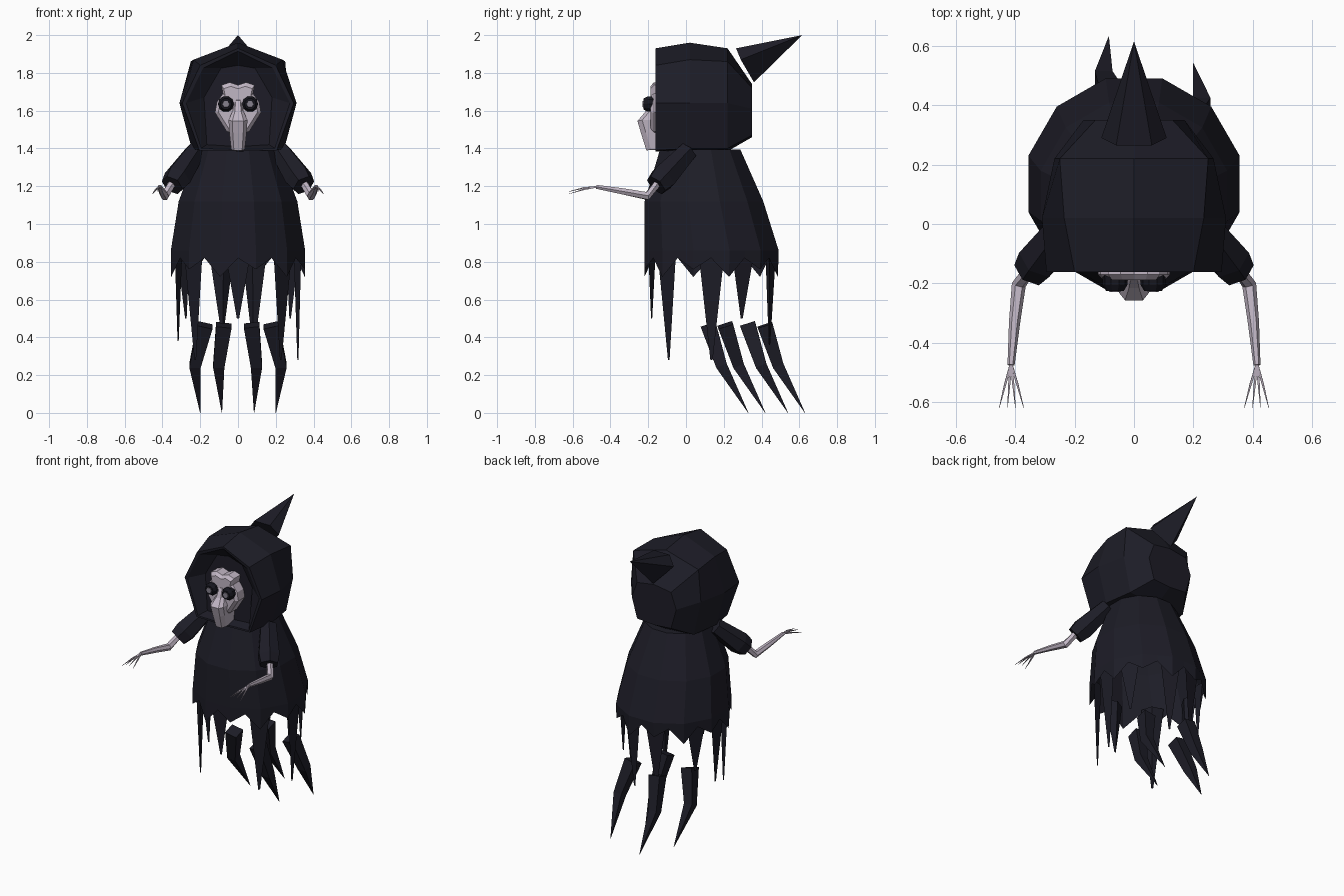
import bpy, bmesh, math
from mathutils import Vector

if "Cube" in bpy.data.objects:
    bpy.data.objects.remove(bpy.data.objects["Cube"])


def material(name, rgb):
    m = bpy.data.materials.new(name)
    m.diffuse_color = (*rgb, 1)
    m.use_nodes = True
    m.node_tree.nodes["Principled BSDF"].inputs["Base Color"].default_value = m.diffuse_color
    return m


CLOTH = material("dark cloth", (0.0122, 0.0120, 0.0200))
BONE = material("pale bone", (0.53, 0.465, 0.55))
LENS = material("grey lens", (0.24, 0.22, 0.27))
BLACK = material("goggle black", (0.008, 0.008, 0.013))


def loft(name, rings, mat, cap_start=True, cap_end=True):
    """Skin a row of equal-length point rings."""
    bm = bmesh.new()
    rows = [[bm.verts.new(p) for p in r] for r in rings]
    n = len(rows[0])
    for i in range(len(rows) - 1):
        for k in range(n):
            j = (k + 1) % n
            bm.faces.new((rows[i][k], rows[i][j], rows[i + 1][j], rows[i + 1][k]))
    if cap_start:
        bm.faces.new(rows[0][::-1])
    if cap_end:
        bm.faces.new(rows[-1])
    bmesh.ops.remove_doubles(bm, verts=bm.verts, dist=0.0004)
    bmesh.ops.recalc_face_normals(bm, faces=bm.faces)
    me = bpy.data.meshes.new(name)
    bm.to_mesh(me)
    bm.free()
    me.materials.append(mat)
    ob = bpy.data.objects.new(name, me)
    bpy.context.collection.objects.link(ob)
    return ob


def tube(name, path, radii, sides, mat):
    """Faceted tube along a path, with its own radius at each point."""
    pts = [Vector(p) for p in path]
    rings = []
    for i, p in enumerate(pts):
        d = (pts[min(i + 1, len(pts) - 1)] - pts[max(i - 1, 0)]).normalized()
        u = d.cross(Vector((1, 0, 0))).normalized()
        v = u.cross(d)
        ring = []
        for k in range(sides):
            a = 2 * math.pi * (k + 0.5) / sides
            ring.append(p + radii[i] * (u * math.cos(a) + v * math.sin(a)))
        rings.append(ring)
    return loft(name, rings, mat)


def mirrored(half, y):
    """Closed ring from (x, z) points; the first and last lie on the middle."""
    return [(x, y, z) for x, z in half] + [(-x, y, z) for x, z in half[-2:0:-1]]


# Hood: recessed lining, thin front rim, wide middle, then the small back
loft("hood", [
    mirrored([(0, 1.84), (.09, 1.825), (.18, 1.67), (.165, 1.42), (0, 1.41)], -.10),
    mirrored([(0, 1.915), (.185, 1.825), (.275, 1.64), (.195, 1.40), (0, 1.395)], -.16),
    mirrored([(0, 1.93), (.20, 1.84), (.295, 1.64), (.205, 1.39), (0, 1.385)], -.162),
    mirrored([(0, 1.96), (.235, 1.87), (.31, 1.64), (.245, 1.40), (0, 1.38)], .02),
    mirrored([(0, 1.93), (.25, 1.86), (.268, 1.64), (.215, 1.40), (0, 1.385)], .22),
    mirrored([(0, 1.74), (.13, 1.72), (.17, 1.61), (.13, 1.47), (0, 1.46)], .35),
], CLOTH)

# Pointed tail behind the hood
tip = (0, .615, 2.0)
loft("hood_point", [
    [(-.06, .265, 1.93), (.06, .265, 1.93), (.11, .29, 1.87), (0, .36, 1.75), (-.11, .29, 1.87)],
    [tip] * 5], CLOTH, cap_end=False)


# Cloak: twelve flat sides ending in a zigzag hem
def cloak_ring(z, r, cy, notch=0):
    corners = []
    for k in range(12):
        a = math.radians(15 + 30 * k)
        corners.append(Vector((r * math.cos(a), cy + r * math.sin(a), z)))
    ring = []
    for k, c in enumerate(corners):
        mid = (c + corners[(k + 1) % 12]) / 2
        lift = Vector((0, 0, .04 * (k % 2) if notch else 0))
        ring += [c + lift, mid + Vector((0, 0, notch))]
    return ring


loft("cloak", [cloak_ring(1.395, .22, .075), cloak_ring(1.12, .325, .095),
               cloak_ring(.86, .368, .135), cloak_ring(.72, .366, .133, .10)],
     CLOTH, cap_end=False)

# Long tatters hanging inside the hem: angle, tip height
for deg, z in [(0, .28), (30, .5), (75, .36), (105, .42), (150, .5), (180, .38),
               (225, .28), (270, .5), (315, .28)]:
    a = math.radians(deg)
    out = Vector((math.cos(a), math.sin(a), 0))
    side = Vector((-out.y, out.x, 0))
    c = Vector((0, .135, 0))
    top = c + out * .335 + Vector((0, 0, .86))
    end = c + out * .32 + Vector((0, 0, z))
    loft("tatter", [[top - side * .07, top + side * .07, top - out * .04],
                    [end - side * .006, end + side * .006, end - out * .006]], CLOTH)

# Claw legs: tip x, tip y, top x, knee x
for x, y, tx, kx in [(-.085, .63, -.075, -.102), (.2, .54, .175, .228),
                     (-.2, .42, -.175, -.228), (.085, .33, .072, .098)]:
    tube("claw_leg", [(tx, y - .212, .465), (kx, y - .142, .25), (x, y, 0)],
         [.058, .042, .001], 4, CLOTH)

# Arms
for s in (-1, 1):
    tube("sleeve", [(s * .225, .01, 1.385), (s * .32, -.12, 1.245), (s * .348, -.158, 1.205)],
         [.055, .075, .062], 6, CLOTH)
    tube("forearm", [(s * .35, -.15, 1.215), (s * .388, -.205, 1.148), (s * .402, -.33, 1.172),
                     (s * .414, -.475, 1.197)], [.022, .024, .019, .012], 6, BONE)
    for dx, dz in [(-.043, -.022), (-.015, .005), (.012, .003), (.04, -.022)]:
        tube("finger", [(s * .414, -.47, 1.197), (s * (.414 + dx * .5), -.54, 1.19 + dz * .3),
                        (s * (.414 + dx), -.62, 1.17 + dz * .5)], [.006, .005, .001], 4, BONE)

# Mask plate with a notched brow
plate = [(0, 1.735), (.045, 1.75), (.088, 1.735), (.08, 1.69), (.112, 1.645),
         (.122, 1.59), (.06, 1.49), (0, 1.47)]
loft("mask", [mirrored(plate, -.095), mirrored(plate, -.17),
              mirrored([(x * .85, 1.61 + (z - 1.61) * .85) for x, z in plate], -.188)], BONE)

# Beak: bridge, bulge, then the narrower lower part
beak = []
for z, w, y in [(1.66, .02, -.19), (1.60, .028, -.215), (1.55, .05, -.257),
                (1.485, .046, -.238), (1.395, .036, -.21)]:
    beak.append([(-w, -.10, z), (-w, y + .025, z), (-w * .6, y, z - .005),
                 (w * .6, y, z - .005), (w, y + .025, z), (w, -.10, z)])
loft("beak", beak, BONE)

# Goggles with grey lenses
for s in (-1, 1):
    tube("goggle", [(s * .064, -.165, 1.635), (s * .064, -.205, 1.635), (s * .064, -.225, 1.635)],
         [.043, .042, .030], 10, BLACK)
    tube("lens", [(s * .064, -.222, 1.635), (s * .064, -.229, 1.635)], [.021, .019], 6, LENS)
